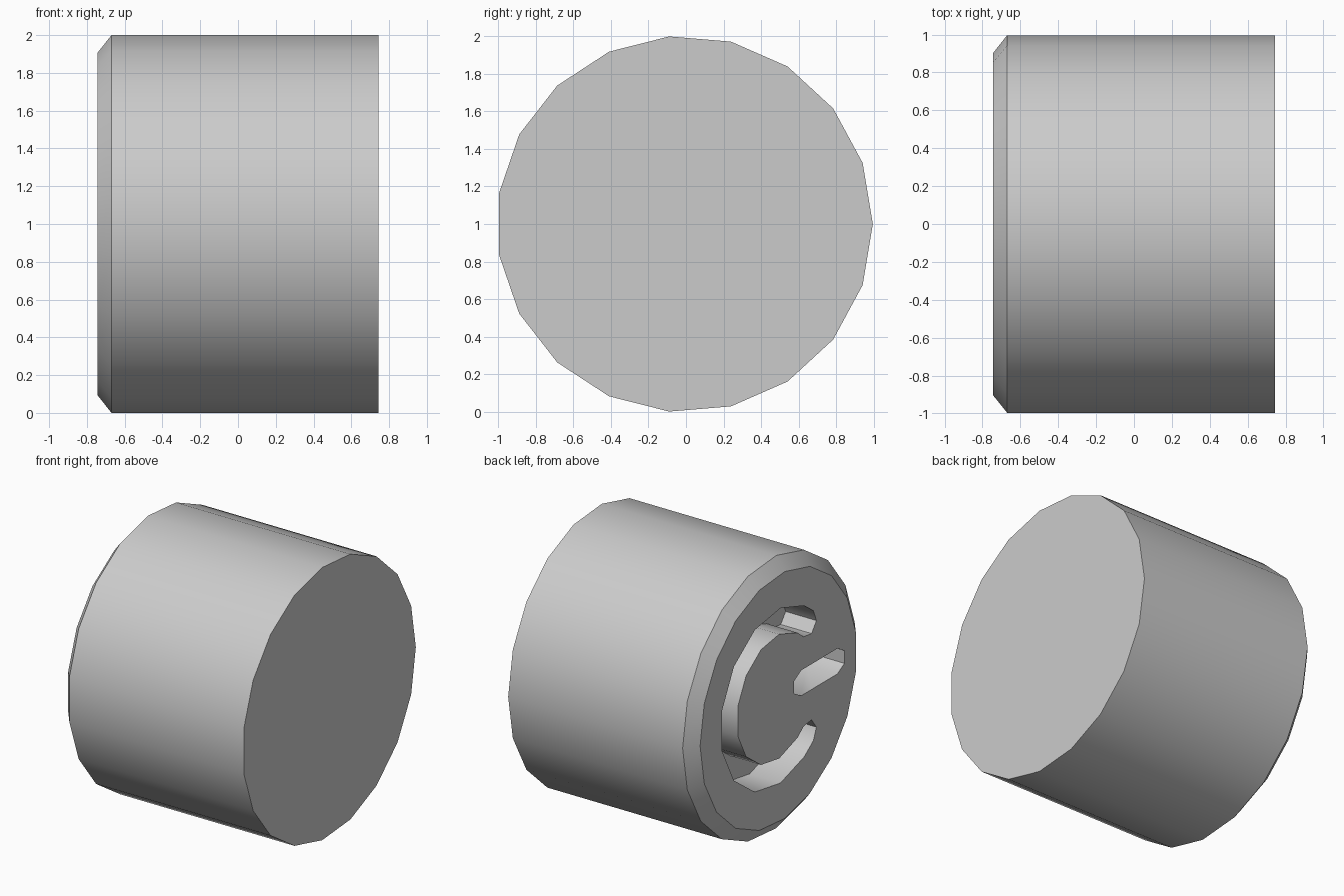
import bpy, bmesh
from math import pi, sin, cos, radians
from mathutils import Vector

if "Cube" in bpy.data.objects:
    bpy.data.objects.remove(bpy.data.objects["Cube"])

SIDES, R, R_END = 19, 1.003, 0.908
CY = -0.007                      # axis offset that centres the odd-sided body
X_BACK, X_RIM, X_FACE = 0.745, -0.67, -0.745
DEPTH, HALF_W = 0.25, 0.093      # groove depth and half width


def new_object(name, bm):
    bmesh.ops.recalc_face_normals(bm, faces=bm.faces)
    mesh = bpy.data.meshes.new(name)
    bm.to_mesh(mesh)
    bm.free()
    obj = bpy.data.objects.new(name, mesh)
    bpy.context.collection.objects.link(obj)
    return obj


def loft(bm, rings):
    """Skin equal-length closed rings and cap both ends."""
    loops = [[bm.verts.new(p) for p in ring] for ring in rings]
    n = len(loops[0])
    for a, b in zip(loops, loops[1:]):
        for i in range(n):
            j = (i + 1) % n
            bm.faces.new((a[i], a[j], b[j], b[i]))
    bm.faces.new(loops[0])
    bm.faces.new(loops[-1])


def slot_outline(path):
    """Round-ended outline around an open 2D path."""
    path = [Vector(p) for p in path]
    tangents = []
    for i in range(len(path)):
        a, b = path[max(i - 1, 0)], path[min(i + 1, len(path) - 1)]
        tangents.append((b - a).normalized())
    normals = [Vector((-t.y, t.x)) for t in tangents]

    def cap(c, t, n):
        return [c + HALF_W * (n * cos(a) + t * sin(a)) for a in (pi / 3, 2 * pi / 3)]

    left = [p + n * HALF_W for p, n in zip(path, normals)]
    right = [p - n * HALF_W for p, n in zip(path, normals)]
    return (left + cap(path[-1], tangents[-1], normals[-1]) + right[::-1]
            + cap(path[0], -tangents[0], -normals[0]))


# Body: 19-sided drum along x with one chamfered rim
def body_ring(x, r):
    return [(x, CY + r * cos(2 * pi * i / SIDES), 1 + r * sin(2 * pi * i / SIDES))
            for i in range(SIDES)]


bm = bmesh.new()
loft(bm, [body_ring(X_BACK, R), body_ring(X_RIM, R), body_ring(X_FACE, R_END)])
body = new_object("button_body", bm)

# Grooves in the chamfered face: open arc and short radial bar
angles = [-133] + [27 * (i - 4.5) for i in range(10)] + [133]
arc = [(0.02 + 0.55 * cos(radians(a)), 1.015 + 0.55 * sin(radians(a))) for a in angles]
bar = [(-0.27, 1.015), (-0.69, 1.015)]
bm = bmesh.new()
for path in (arc, bar):
    outline = slot_outline(path)
    loft(bm, [[(x, p.x, p.y) for p in outline] for x in (X_FACE - 0.1, X_FACE + DEPTH)])
cutter = new_object("groove_cutter", bm)
cutter.hide_render = True

# Cut the grooves, then shade the round sides smooth
mod = body.modifiers.new("grooves", 'BOOLEAN')
mod.operation = 'DIFFERENCE'
mod.solver = 'EXACT'
mod.object = cutter
bpy.context.view_layer.objects.active = body
body.select_set(True)
cutter.select_set(False)
bpy.ops.object.modifier_apply(modifier=mod.name)
bpy.data.objects.remove(cutter)
bpy.ops.object.shade_smooth_by_angle(angle=radians(32))
